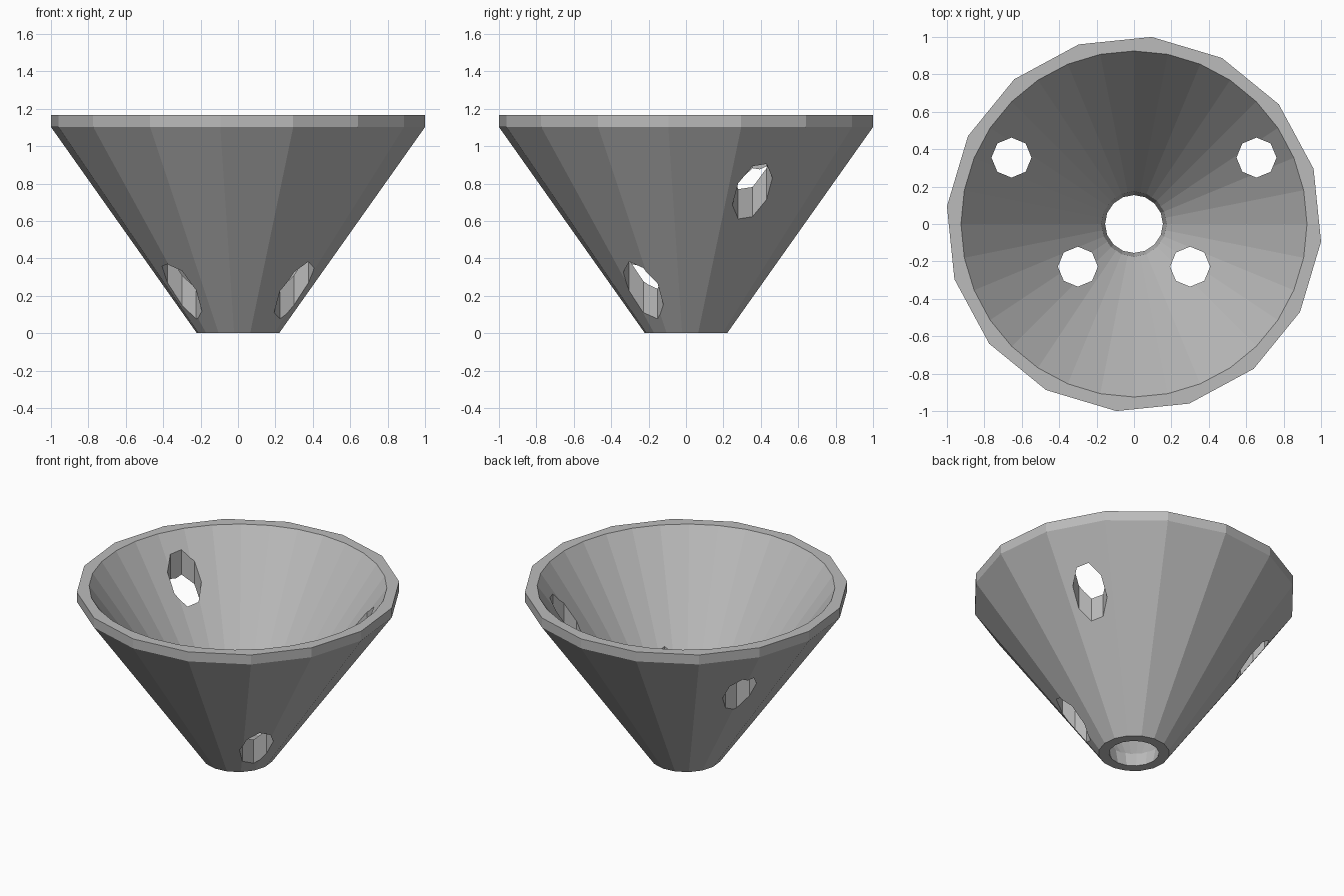
import bpy, bmesh, math
from mathutils import Matrix

cube = bpy.data.objects.get("Cube")
if cube:
    bpy.data.objects.remove(cube, do_unlink=True)

# Single plain grey
grey = bpy.data.materials.new("plain grey")
grey.use_nodes = True
colour = (0.5, 0.5, 0.5, 1)
grey.diffuse_color = colour
grey.node_tree.nodes["Principled BSDF"].inputs["Base Color"].default_value = colour


def lathe(name, profile, sides, turn=0.0, at=(0, 0)):
    """Closed solid of stacked regular polygons, given as (radius, height)."""
    bm = bmesh.new()
    rings = []
    for r, z in profile:
        angles = [math.radians(turn) + math.tau * i / sides for i in range(sides)]
        rings.append([bm.verts.new((at[0] + r * math.cos(a), at[1] + r * math.sin(a), z))
                      for a in angles])
    for low, high in zip(rings, rings[1:]):
        for i in range(sides):
            j = (i + 1) % sides
            bm.faces.new((low[i], low[j], high[j], high[i]))
    bm.faces.new(reversed(rings[0]))
    bm.faces.new(rings[-1])
    mesh = bpy.data.meshes.new(name)
    bm.to_mesh(mesh)
    bm.free()
    mesh.materials.append(grey)
    obj = bpy.data.objects.new(name, mesh)
    bpy.context.collection.objects.link(obj)
    return obj


# Faceted outer shell with a short upright rim
funnel = lathe("funnel", [(0.221, 0), (1.0045, 1.102), (1.0045, 1.167)], 16, -5.4)

# Conical hollow, spout opening and four upright mounting holes
slope = 0.703
cutters = [
    lathe("hollow_cutter", [(0.925 - slope * 1.117, 0.05), (0.925 + slope * 0.1, 1.267)], 32),
    lathe("spout_cutter", [(0.151, -0.02), (0.181, 0.13)], 16),
]
for side in (-1, 1):
    for x, y in ((0.655, 0.355), (0.30, -0.228)):
        cutters.append(lathe("hole_cutter", [(0.107, -0.2), (0.107, 1.4)], 8, 0, (side * x, y)))

for cutter in cutters:
    cut = funnel.modifiers.new(cutter.name, "BOOLEAN")
    cut.operation = "DIFFERENCE"
    cut.solver = "EXACT"
    cut.object = cutter
    cutter.hide_render = True
    cutter.hide_set(True)
